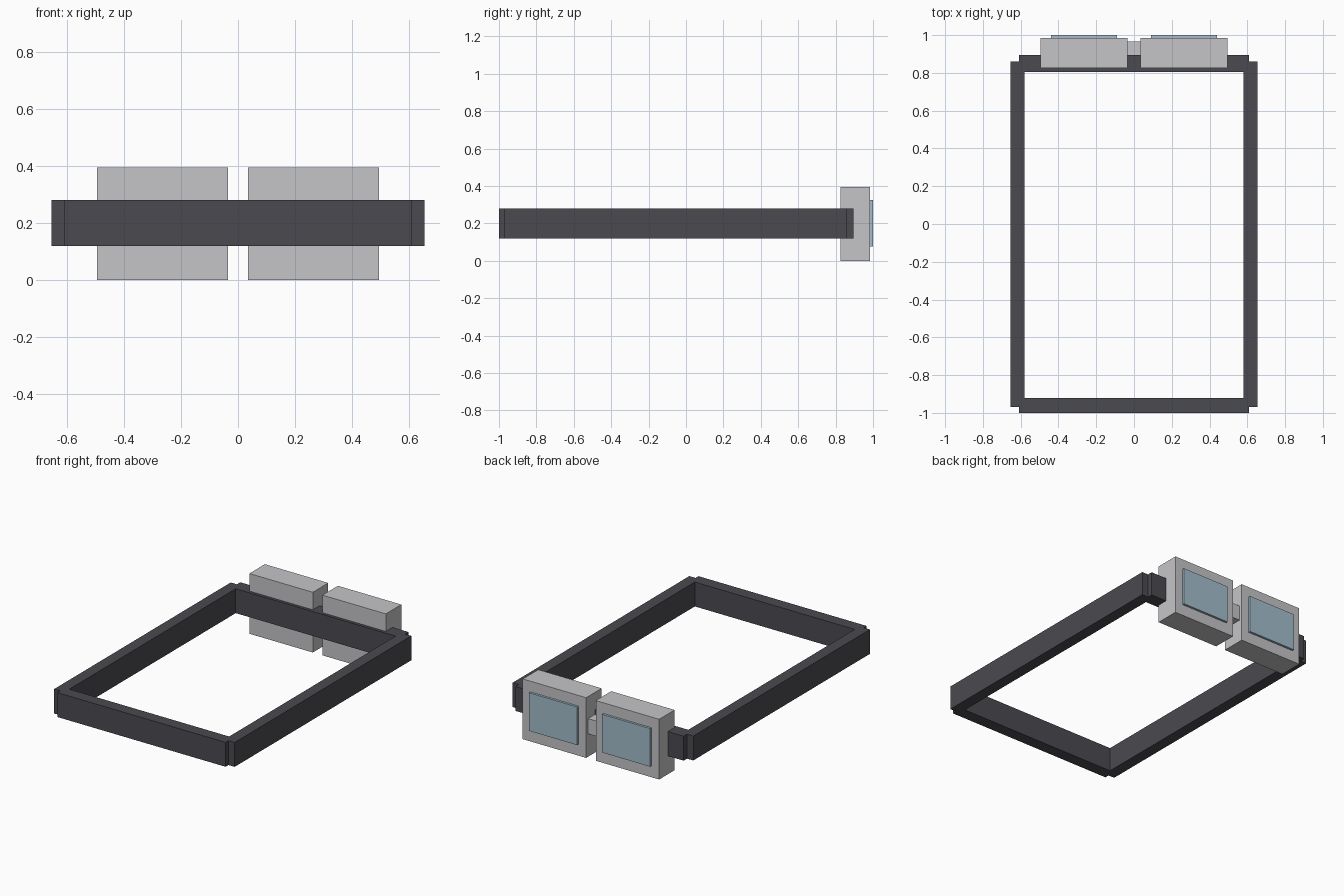
import bpy

cube = bpy.data.objects.get("Cube")
if cube:
    bpy.data.objects.remove(cube, do_unlink=True)


def make_material(name, rgb):
    mat = bpy.data.materials.new(name)
    mat.use_nodes = True
    mat.diffuse_color = (*rgb, 1)
    mat.node_tree.nodes["Principled BSDF"].inputs["Base Color"].default_value = (*rgb, 1)
    return mat


def box(name, low, high, mat):
    """Axis-aligned box between two corners."""
    centre = [(a + b) / 2 for a, b in zip(low, high)]
    bpy.ops.mesh.primitive_cube_add(size=1, location=centre)
    obj = bpy.context.object
    obj.name = name
    obj.scale = [b - a for a, b in zip(low, high)]
    bpy.ops.object.transform_apply(location=False, rotation=False, scale=True)
    obj.data.materials.append(mat)
    return obj


strap_mat = make_material("dark strap", (0.07, 0.068, 0.08))
frame_mat = make_material("light grey frame", (0.56, 0.56, 0.58))
lens_mat = make_material("pale blue lens", (0.37, 0.51, 0.6))

# Strap loop: front and back bars
z0, z1 = 0.12, 0.28
box("front_strap", (-0.61, -1, z0), (0.61, -0.92, z1), strap_mat)
box("back_strap", (-0.61, 0.805, z0), (0.61, 0.895, z1), strap_mat)

# Mirrored side bars, lens housings and lenses
for side, sign in (("left", 1), ("right", -1)):
    def side_box(part, xs, ys, zs, mat):
        x0, x1 = sorted(sign * x for x in xs)
        box(f"{side}_{part}", (x0, ys[0], zs[0]), (x1, ys[1], zs[1]), mat)

    side_box("strap", (0.58, 0.655), (-0.97, 0.86), (z0, z1), strap_mat)
    side_box("housing", (0.035, 0.495), (0.825, 0.985), (0, 0.395), frame_mat)
    side_box("lens", (0.09, 0.44), (0.97, 1), (0.075, 0.325), lens_mat)

# Bridge joining the housings
box("bridge", (-0.04, 0.87, 0.15), (0.04, 0.965, 0.25), frame_mat)
